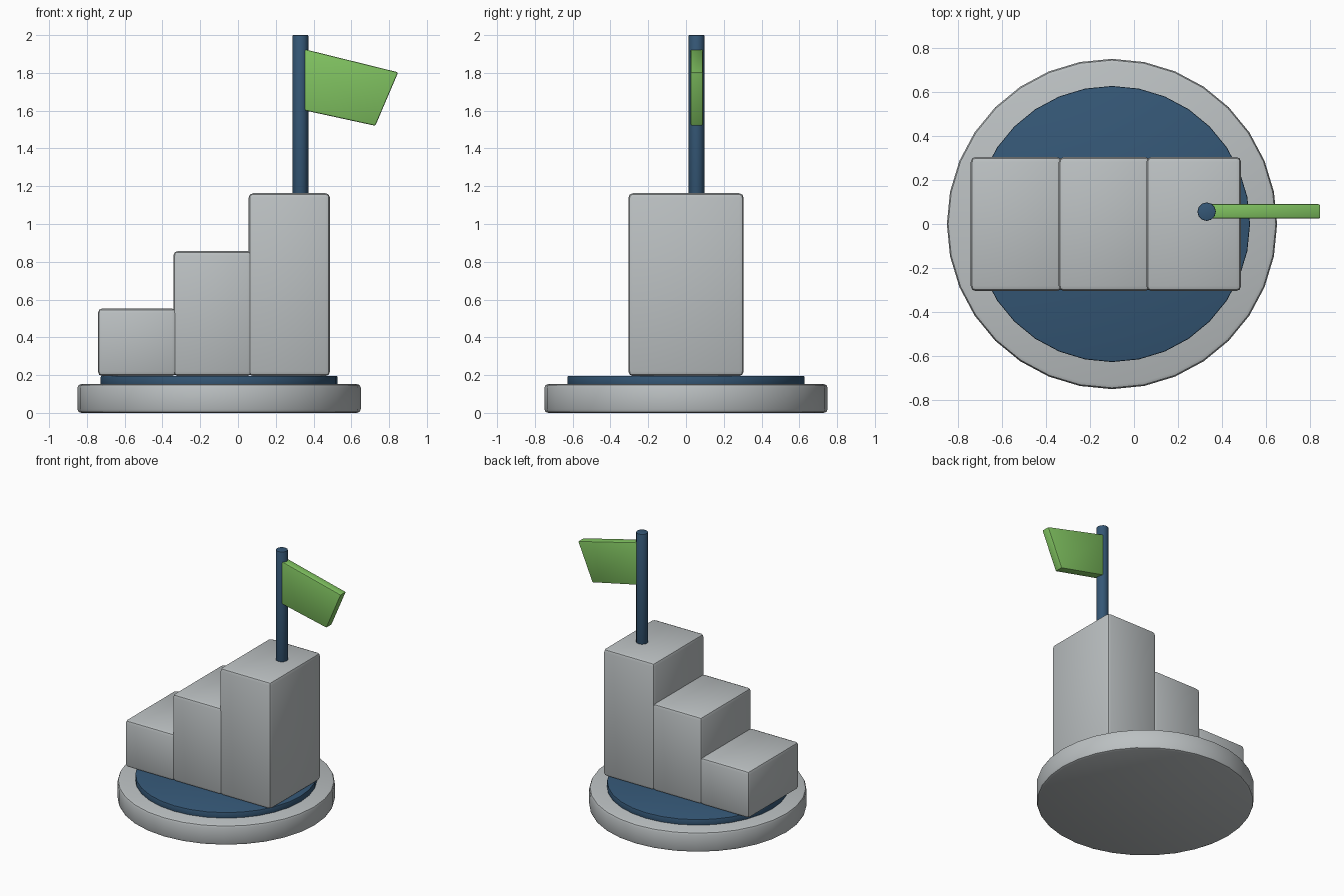
import bpy, bmesh, math

if "Cube" in bpy.data.objects:
    bpy.data.objects.remove(bpy.data.objects["Cube"])


def material(name, rgb):
    m = bpy.data.materials.new(name)
    m.diffuse_color = (*rgb, 1)
    m.use_nodes = True
    m.node_tree.nodes["Principled BSDF"].inputs["Base Color"].default_value = m.diffuse_color
    return m


GREY = material("stone grey", (0.50, 0.53, 0.54))
BLUE = material("navy blue", (0.035, 0.095, 0.18))
GREEN = material("flag green", (0.22, 0.55, 0.12))


def finish(obj, name, mat, bevel=0, segments=2):
    obj.name = name
    obj.data.materials.append(mat)
    bpy.ops.object.select_all(action='DESELECT')
    obj.select_set(True)
    bpy.context.view_layer.objects.active = obj
    if bevel:
        mod = obj.modifiers.new("rounded edges", 'BEVEL')
        mod.width, mod.segments = bevel, segments
        mod.limit_method, mod.angle_limit = 'ANGLE', math.radians(40)
        bpy.ops.object.modifier_apply(modifier=mod.name)
    bpy.ops.object.shade_smooth_by_angle(angle=math.radians(35))


def cylinder(name, x, y, r, z0, z1, sides, mat, bevel):
    bpy.ops.mesh.primitive_cylinder_add(vertices=sides, radius=r, depth=z1 - z0,
                                        location=(x, y, (z0 + z1) / 2))
    finish(bpy.context.object, name, mat, bevel)


def box(name, x0, x1, y0, y1, z0, z1, mat, bevel):
    bpy.ops.mesh.primitive_cube_add(size=1, location=((x0 + x1) / 2, (y0 + y1) / 2, (z0 + z1) / 2))
    obj = bpy.context.object
    obj.scale = (x1 - x0, y1 - y0, z1 - z0)
    bpy.ops.object.transform_apply(location=False, rotation=False, scale=True)
    finish(obj, name, mat, bevel)


# Round base with a thin inset disc
cylinder("base", -0.10, 0, 0.75, 0, 0.153, 32, GREY, 0.02)
cylinder("base_disc", -0.10, 0, 0.627, 0.14, 0.196, 32, BLUE, 0.006)

# Three rising blocks
for name, x0, x1, top in (("low_step", -0.742, -0.327, 0.553),
                          ("middle_step", -0.342, 0.073, 0.857),
                          ("high_step", 0.056, 0.487, 1.163)):
    box(name, x0, x1, -0.305, 0.305, 0.195, top, GREY, 0.024)

# Flag pole
cylinder("flag_pole", 0.33, 0.056, 0.042, 1.10, 2.0, 12, BLUE, 0.004)

# Slanted flag: an outline extruded along y
bm = bmesh.new()
outline = [(0.345, 1.927), (0.345, 1.603), (0.727, 1.52), (0.848, 1.803)]
face = bm.faces.new([bm.verts.new((x, 0.024, z)) for x, z in outline])
ext = bmesh.ops.extrude_face_region(bm, geom=[face])
bmesh.ops.translate(bm, vec=(0, 0.066, 0),
                    verts=[g for g in ext["geom"] if isinstance(g, bmesh.types.BMVert)])
bmesh.ops.recalc_face_normals(bm, faces=bm.faces[:])
mesh = bpy.data.meshes.new("flag")
bm.to_mesh(mesh)
bm.free()
flag = bpy.data.objects.new("flag", mesh)
bpy.context.collection.objects.link(flag)
finish(flag, "flag", GREEN, 0.008)
